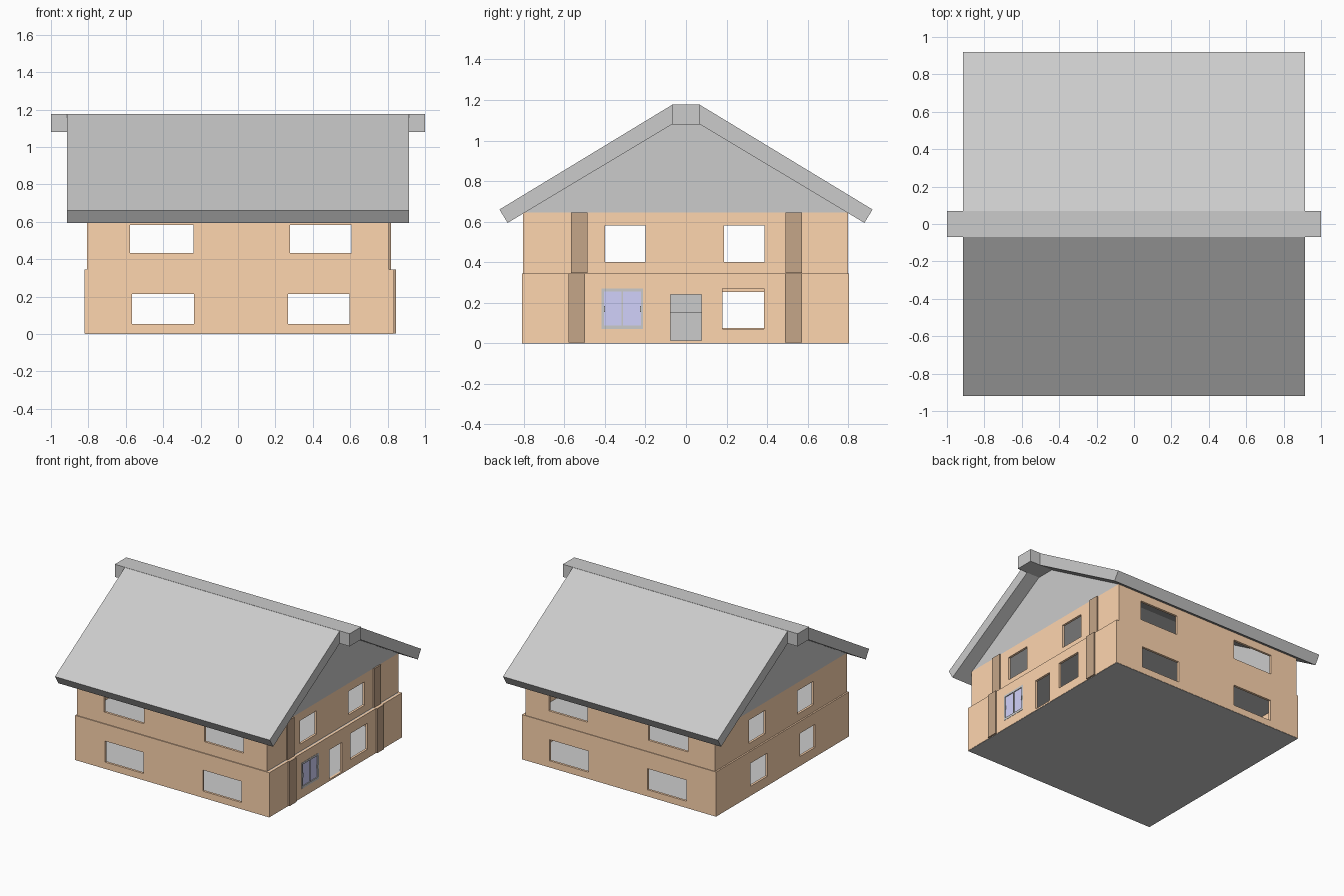
import bpy, bmesh
from mathutils import Vector

if "Cube" in bpy.data.objects:
    bpy.data.objects.remove(bpy.data.objects["Cube"])


def material(name, rgb):
    m = bpy.data.materials.new(name)
    m.diffuse_color = (*rgb, 1)
    m.use_nodes = True
    m.node_tree.nodes["Principled BSDF"].inputs["Base Color"].default_value = m.diffuse_color
    return m


ORANGE = material("orange_wall", (1.0, 0.67, 0.43))
BROWN = material("brown_timber", (0.56, 0.38, 0.25))
BLUE = material("blue_glass", (0.64, 0.64, 0.96))


def make(name, bm, mat=None):
    bmesh.ops.recalc_face_normals(bm, faces=bm.faces)
    me = bpy.data.meshes.new(name)
    bm.to_mesh(me)
    bm.free()
    ob = bpy.data.objects.new(name, me)
    bpy.context.collection.objects.link(ob)
    if mat:
        me.materials.append(mat)
    return ob


def boxes(name, ranges, mat=None):
    """One object from boxes given as (x0, x1, y0, y1, z0, z1)."""
    bm = bmesh.new()
    for x0, x1, y0, y1, z0, z1 in ranges:
        vs = bmesh.ops.create_cube(bm, size=1)["verts"]
        bmesh.ops.scale(bm, vec=(x1 - x0, y1 - y0, z1 - z0), verts=vs)
        bmesh.ops.translate(bm, vec=((x0 + x1) / 2, (y0 + y1) / 2, (z0 + z1) / 2), verts=vs)
    return make(name, bm, mat)


def prism(name, profile, x0, x1, mat=None):
    """Extrude a (y, z) profile along x."""
    bm = bmesh.new()
    face = bm.faces.new([bm.verts.new((x0, y, z)) for y, z in profile])
    ext = bmesh.ops.extrude_face_region(bm, geom=[face])["geom"]
    bmesh.ops.translate(bm, vec=(x1 - x0, 0, 0),
                        verts=[v for v in ext if isinstance(v, bmesh.types.BMVert)])
    return make(name, bm, mat)


def cut(ob, cutter):
    mod = ob.modifiers.new("cut", "BOOLEAN")
    mod.operation, mod.solver, mod.object = "DIFFERENCE", "EXACT", cutter
    cutter.hide_render = True
    bpy.context.view_layer.objects.active = ob
    bpy.ops.object.modifier_apply(modifier=mod.name)
    bpy.data.objects.remove(cutter)


T = 0.018  # wall thickness


def storey(name, x0, x1, y0, y1, z0, z1, long_x, long_z, right, left):
    walls = boxes(name, [(x0, x1, y0, y1, z0, z1)], ORANGE)
    cut(walls, boxes("room_cutter", [(x0 + T, x1 - T, y0 + T, y1 - T, z0 - 0.1, z1 + 0.1)]))
    holes = []
    for a, b in long_x:
        for y in (y0, y1):
            holes.append((a, b, y - 0.05, y + 0.05, *long_z))
    holes += [(x1 - 0.05, x1 + 0.05, *r) for r in right]
    holes += [(x0 - 0.05, x0 + 0.05, *r) for r in left]
    cut(walls, boxes("opening_cutter", holes))


# Storeys with window and door openings
storey("ground_floor_walls", -0.82, 0.834, -0.81, 0.805, 0.002, 0.345,
       [(-0.566, -0.236), (0.267, 0.597)], (0.053, 0.215),
       [(-0.417, -0.211, 0.07, 0.27), (-0.076, 0.076, 0.015, 0.242), (0.18, 0.385, 0.07, 0.27)],
       [(-0.40, -0.215, 0.075, 0.252), (0.18, 0.385, 0.075, 0.252)])
upper = [(-0.40, -0.20, 0.402, 0.582), (0.188, 0.386, 0.402, 0.582)]
storey("upper_floor_walls", -0.808, 0.808, -0.803, 0.80, 0.345, 0.645,
       [(-0.577, -0.239), (0.278, 0.608)], (0.433, 0.583), upper, upper)

# Floor slabs
boxes("ground_slab", [(-0.818, 0.832, -0.808, 0.803, 0, 0.014)])
boxes("upper_slab", [(-0.807, 0.82, -0.802, 0.799, 0.334, 0.344)])

# Interior block seen through the doorway
boxes("inner_stair", [(-0.03, 0.03, -0.1, 0.1, 0.014, 0.334),
                      (0.03, 0.15, -0.1, 0.1, 0.014, 0.155)])

# Timber posts on the door side
boxes("ground_posts", [(0.83, 0.845, -0.58, -0.497, 0.003, 0.345),
                       (0.83, 0.845, 0.488, 0.572, 0.003, 0.345)], BROWN)
boxes("upper_posts", [(0.804, 0.819, -0.567, -0.485, 0.346, 0.645),
                      (0.804, 0.819, 0.49, 0.572, 0.346, 0.645)], BROWN)

# Glazed window: frame, centre bar, handles, two panes
wx0, wx1 = 0.818, 0.836
boxes("window_frame", [(wx0, wx1, -0.417, -0.211, 0.07, 0.088),
                       (wx0, wx1, -0.417, -0.211, 0.255, 0.27),
                       (wx0, wx1, -0.417, -0.404, 0.088, 0.255),
                       (wx0, wx1, -0.223, -0.211, 0.088, 0.255),
                       (wx0, wx1, -0.317, -0.31, 0.088, 0.255)])
boxes("window_panes", [(0.824, 0.83, -0.404, -0.317, 0.088, 0.255),
                       (0.824, 0.83, -0.31, -0.223, 0.088, 0.255)], BLUE)
boxes("window_handles", [(0.83, 0.838, -0.406, -0.399, 0.155, 0.185),
                         (0.83, 0.838, -0.228, -0.221, 0.155, 0.185)])

# Roof: two slopes, ridge beam, gable walls
for side, s in (("front", -1), ("back", 1)):
    prism(side + "_roof_slope",
          [(s * y, z) for y, z in ((0.069, 1.176), (0.92, 0.66), (0.88, 0.594), (0.069, 1.08))],
          -0.915, 0.915)
boxes("ridge_beam", [(-1, 1, -0.07, 0.07, 1.08, 1.177)])
for side, x in (("left", -0.808), ("right", 0.79)):
    prism(side + "_gable", [(-0.80, 0.645), (0.80, 0.645), (0.07, 1.085), (-0.07, 1.085)],
          x, x + T)
